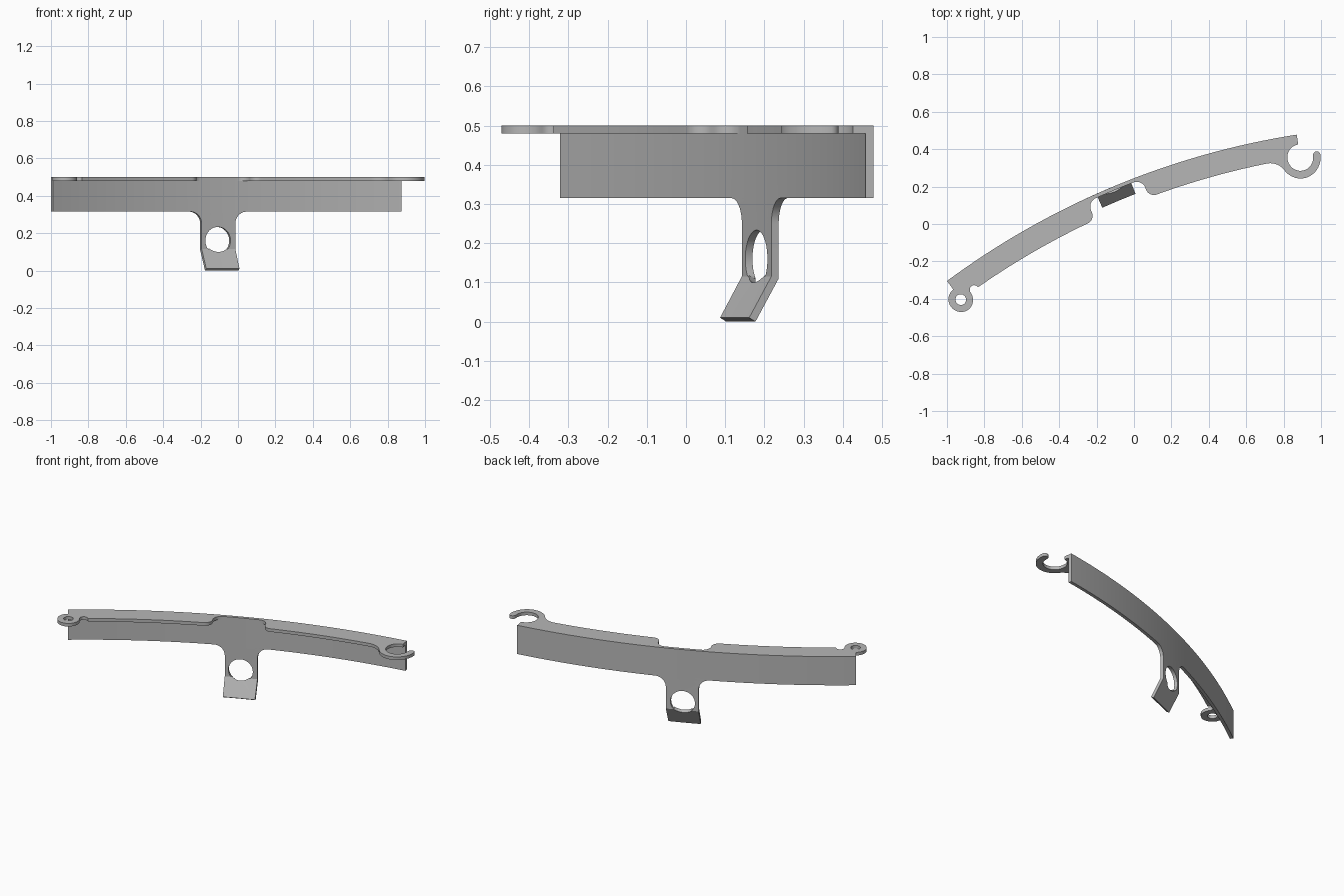
import bpy, bmesh, math
from mathutils import Vector

if "Cube" in bpy.data.objects:
    bpy.data.objects.remove(bpy.data.objects["Cube"])

R = 4.25                      # radius of the curved strip
HALF = 1.0134                 # half chord
END = R * math.asin(HALF / R)  # half arc length
T = 0.02                      # sheet thickness
F = 0.124                     # flange width
TOP, LOW = 0.5, 0.315         # strip top and bottom
BEND, SLOPE = 0.11, math.radians(30)
TAN = Vector((0.9225, 0.386)).normalized()
NOR = Vector((-TAN.y, TAN.x))
CEN = Vector((-0.065, 0.0865)) - NOR * math.sqrt(R * R - HALF * HALF)

grey = bpy.data.materials.new("plain grey")
grey.diffuse_color = (0.47, 0.47, 0.47, 1)
grey.use_nodes = True
grey.node_tree.nodes["Principled BSDF"].inputs["Base Color"].default_value = grey.diffuse_color


def on_arc(s, w, z):
    """s along the arc, w inward from the outer face."""
    a = s / R
    p = CEN + (R - w) * (math.sin(a) * TAN + math.cos(a) * NOR)
    return Vector((p.x, p.y, z))


def arc(cx, cy, r, a0, a1, n=12):
    return [(cx + r * math.cos(math.radians(a0 + (a1 - a0) * i / n)),
             cy + r * math.sin(math.radians(a0 + (a1 - a0) * i / n)))
            for i in range(n + 1)]


def circle(cx, cy, r, n=40):
    return arc(cx, cy, r, 0, 360, n)[:-1]


def sheet(name, loops, depth, place, bend=None):
    """Fill flat outlines, thicken, slice along s, then wrap onto the arc."""
    bm = bmesh.new()
    for loop in loops:
        vs = [bm.verts.new((x, y, 0)) for x, y in loop]
        for i, v in enumerate(vs):
            bm.edges.new((v, vs[(i + 1) % len(vs)]))
    bmesh.ops.remove_doubles(bm, verts=bm.verts[:], dist=1e-5)
    bmesh.ops.triangle_fill(bm, use_beauty=True, edges=bm.edges[:])
    ext = bmesh.ops.extrude_face_region(bm, geom=bm.faces[:])
    bmesh.ops.translate(bm, vec=(0, 0, depth),
                        verts=[g for g in ext["geom"] if isinstance(g, bmesh.types.BMVert)])
    cuts = [((END * k / 16, 0, 0), (1, 0, 0)) for k in range(-15, 16)]
    if bend is not None:
        cuts.append(((0, bend, 0), (0, 1, 0)))
    for co, no in cuts:
        bmesh.ops.bisect_plane(bm, geom=bm.verts[:] + bm.edges[:] + bm.faces[:],
                               dist=1e-5, plane_co=co, plane_no=no)
    for v in bm.verts:
        v.co = place(*v.co)
    bmesh.ops.recalc_face_normals(bm, faces=bm.faces[:])
    me = bpy.data.meshes.new(name)
    bm.to_mesh(me)
    bm.free()
    me.materials.append(grey)
    ob = bpy.data.objects.new(name, me)
    bpy.context.collection.objects.link(ob)
    bpy.context.view_layer.objects.active = ob
    ob.select_set(True)
    bpy.ops.object.shade_smooth_by_angle(angle=math.radians(25))
    ob.select_set(False)


# Curved strip with the hanging tab, bent inward at its lower end
def place_wall(s, z, w):
    d = BEND - z
    if d > 1e-4:
        return on_arc(s, d * math.sin(SLOPE) + w * math.cos(SLOPE),
                      BEND - d * math.cos(SLOPE) + w * math.sin(SLOPE))
    if d > -1e-4:
        z = BEND + w * math.tan(SLOPE / 2)
    return on_arc(s, w, z)


TAB, FIL = 0.098, 0.065
foot = BEND - BEND / math.cos(SLOPE)
half = [(TAB, foot)] + arc(TAB + FIL, LOW - FIL, FIL, 180, 90) + [(END, LOW), (END, TOP)]
wall = half + [(-x, y) for x, y in reversed(half)]
sheet("curved_strip_with_tab", [wall, circle(-0.003, 0.16, 0.0735)], T, place_wall, BEND)

# Top flange: both sides share the rounded step beside the central gap
step = arc(0.11, T + 0.05, 0.05, -90, 0) + arc(0.205, F - 0.045, 0.045, 180, 90)

# Right side ends in an open hook
fr, ro, ri = 0.1, 0.112, 0.071
fx = math.sqrt((ro + fr) ** 2 - fr ** 2)
ang = math.degrees(math.atan2(fr, fx))
hook = (step + arc(END - fx, F + fr, fr, -90, -ang)
        + arc(END, F, ro, 180 - ang, 0, 24)
        + arc(END + (ro + ri) / 2, F, (ro - ri) / 2, 0, -180)
        + arc(END, F, ri, 0, 270, 36) + [(END, T)])

# Left side ends in a closed eyelet with a small relief notch
eye = (step + arc(END - 0.092, F, 0.025, 180, 360)
       + arc(END, F, 0.067, 180, -90, 36) + [(END, T)])


def place_flange(s, w, h):
    return on_arc(s, w, TOP - T + h)


sheet("hook_flange", [hook], T, place_flange)
sheet("eyelet_flange", [[(-x, y) for x, y in eye], circle(-END, F, 0.029)], T, place_flange)
